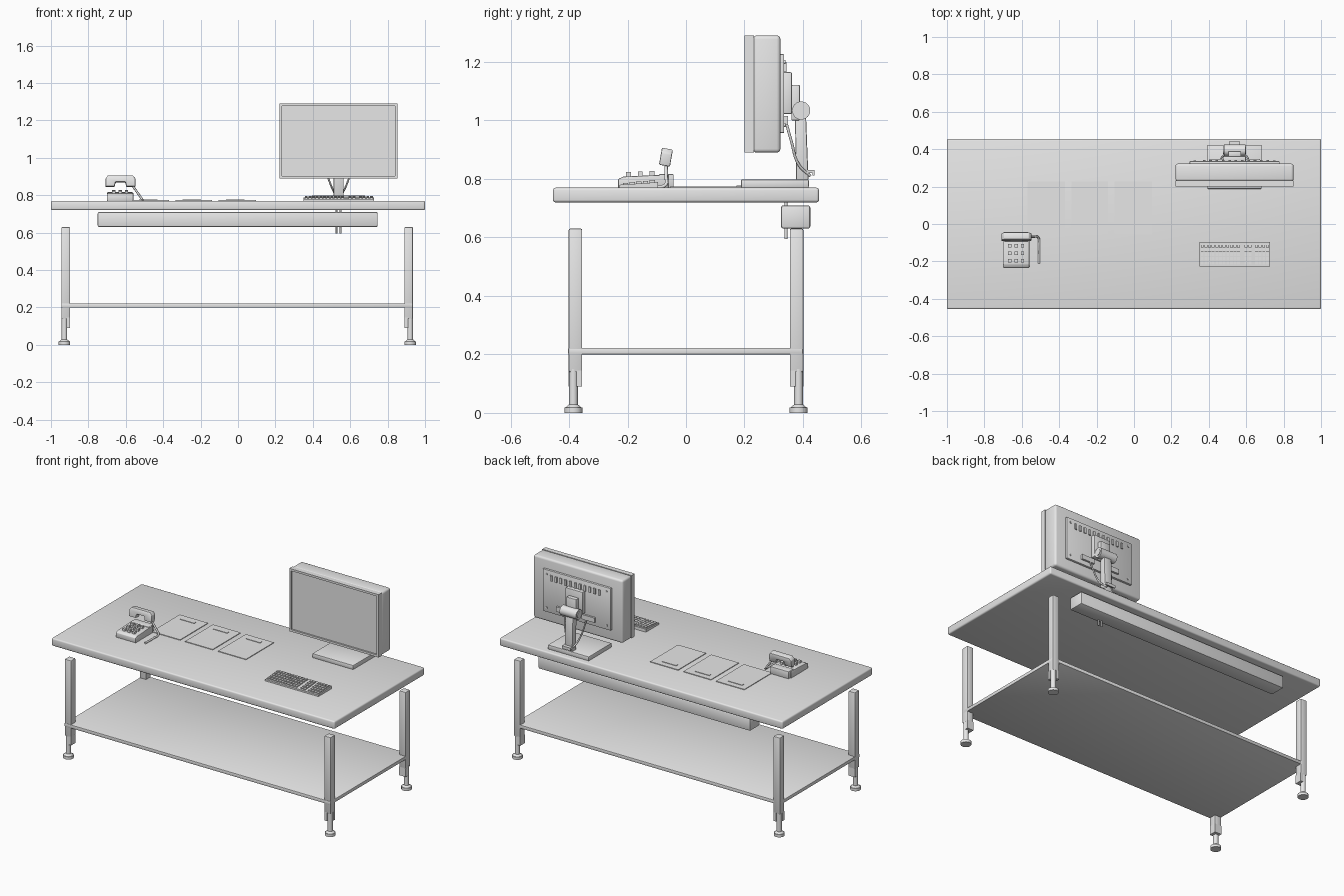
import bpy, bmesh, math
from mathutils import Vector, Matrix

if "Cube" in bpy.data.objects:
    bpy.data.objects.remove(bpy.data.objects["Cube"])

grey = bpy.data.materials.new("light_grey")
grey.diffuse_color = (0.8, 0.8, 0.8, 1)
grey.use_nodes = True
grey.node_tree.nodes["Principled BSDF"].inputs["Base Color"].default_value = grey.diffuse_color


def finish(name, bm, smooth=False):
    bmesh.ops.recalc_face_normals(bm, faces=bm.faces)
    me = bpy.data.meshes.new(name)
    bm.to_mesh(me)
    bm.free()
    me.materials.append(grey)
    ob = bpy.data.objects.new(name, me)
    bpy.context.collection.objects.link(ob)
    if smooth:
        bpy.ops.object.select_all(action='DESELECT')
        ob.select_set(True)
        bpy.context.view_layer.objects.active = ob
        bpy.ops.object.shade_smooth_by_angle(angle=math.radians(35))
    return ob


def add_box(bm, x, y, z):
    """Adds a box given by (min, max) ranges."""
    c = Vector((sum(x), sum(y), sum(z))) / 2
    m = Matrix.Translation(c) @ Matrix.Diagonal((x[1] - x[0], y[1] - y[0], z[1] - z[0], 1))
    return bmesh.ops.create_cube(bm, size=1, matrix=m)["verts"]


def box(name, x, y, z, bevel=0.0, seg=2):
    bm = bmesh.new()
    add_box(bm, x, y, z)
    if bevel:
        bmesh.ops.bevel(bm, geom=bm.edges[:], offset=bevel, segments=seg,
                        profile=0.5, affect='EDGES')
    return finish(name, bm, bevel > 0)


def boxes(name, parts):
    bm = bmesh.new()
    for p in parts:
        add_box(bm, *p)
    return finish(name, bm)


def rod(name, a, b, r, sides=24, r2=None):
    a, b = Vector(a), Vector(b)
    d = b - a
    bm = bmesh.new()
    m = Matrix.Translation((a + b) / 2) @ d.to_track_quat('Z', 'Y').to_matrix().to_4x4()
    bmesh.ops.create_cone(bm, cap_ends=True, segments=sides, radius1=r,
                          radius2=r if r2 is None else r2, depth=d.length, matrix=m)
    return finish(name, bm, True)


def prism(name, pts, axis, lo, hi, bevel=0.0):
    """Extrudes a profile along x (points are y,z) or y (points are x,z)."""
    bm = bmesh.new()
    at = (lambda p: (lo, p[0], p[1])) if axis == 'x' else (lambda p: (p[0], lo, p[1]))
    f = bm.faces.new([bm.verts.new(at(p)) for p in pts])
    ext = bmesh.ops.extrude_face_region(bm, geom=[f])["geom"]
    step = (hi - lo, 0, 0) if axis == 'x' else (0, hi - lo, 0)
    bmesh.ops.translate(bm, vec=step, verts=[v for v in ext if isinstance(v, bmesh.types.BMVert)])
    if bevel:
        bmesh.ops.bevel(bm, geom=bm.edges[:], offset=bevel, segments=2, profile=0.5, affect='EDGES')
    return finish(name, bm, bevel > 0)


def cable(name, pts, r):
    cu = bpy.data.curves.new(name, 'CURVE')
    cu.dimensions = '3D'
    cu.bevel_depth, cu.bevel_resolution, cu.resolution_u = r, 2, 8
    cu.use_fill_caps = True
    sp = cu.splines.new('BEZIER')
    sp.bezier_points.add(len(pts) - 1)
    for p, co in zip(sp.bezier_points, pts):
        p.co = co
        p.handle_left_type = p.handle_right_type = 'AUTO'
    cu.materials.append(grey)
    bpy.context.collection.objects.link(bpy.data.objects.new(name, cu))


def span(a, b):
    return (min(a, b), max(a, b))


# Desk: top, lower shelf and cable tray
box("desk_top", (-1, 1), (-0.455, 0.455), (0.72, 0.77), 0.009, 3)
box("lower_shelf", (-0.944, 0.935), (-0.403, 0.4), (0.2, 0.222), 0.003)
box("cable_tray", (-0.75, 0.747), (0.325, 0.425), (0.63, 0.71), 0.008)

# Legs with notched bottoms, adjusting rods and round feet
for sx in (-1, 1):
    for sy in (-1, 1):
        xo, xi = (-0.944, -0.898) if sx < 0 else (0.935, 0.89)
        yo, yi = sy * 0.401, sy * 0.355
        side = ("left" if sx < 0 else "right") + ("_front" if sy < 0 else "_back")
        box("leg_" + side, span(xo, xi), span(yo, yi), (0.14, 0.63), 0.005)
        ym, xm = sy * 0.374, xi + sx * 0.02
        boxes("leg_notch_" + side, [(span(xo, xi), span(ym, yi), (0.09, 0.145)),
                                    (span(xm, xi), span(yo, ym), (0.09, 0.145))])
        cx, cy = (-0.928 if sx < 0 else 0.921), sy * 0.385
        rod("leg_rod_" + side, (cx, cy, 0.01), (cx, cy, 0.15), 0.015)
        rod("foot_" + side, (cx, cy, 0), (cx, cy, 0.018), 0.031)
        rod("foot_collar_" + side, (cx, cy, 0.018), (cx, cy, 0.028), 0.028, r2=0.016)

# Monitor: front frame with recessed screen
X0, X1, MX = 0.222, 0.853, 0.538
bm = bmesh.new()
add_box(bm, (X0, X1), (0.2, 0.232), (0.89, 1.291))
bm.normal_update()
front = [f for f in bm.faces if f.normal.y < -0.9]
bmesh.ops.inset_region(bm, faces=front, thickness=0.019)
ext = bmesh.ops.extrude_face_region(bm, geom=front)["geom"]
bmesh.ops.translate(bm, vec=(0, 0.01, 0), verts=[v for v in ext if isinstance(v, bmesh.types.BMVert)])
bmesh.ops.delete(bm, geom=front, context='FACES')
finish("monitor_frame", bm)
box("monitor_body", (X0, X1), (0.229, 0.323), (0.89, 1.291), 0.013, 3)

# Monitor back: panel, vent slots, screws, sockets
box("back_panel", (0.297, 0.778), (0.315, 0.336), (0.957, 1.227), 0.004)
boxes("vent_fins", [((MX - 0.17 + i * 0.034, MX - 0.156 + i * 0.034), (0.33, 0.343), (1.165, 1.2))
                    for i in range(11)])
for i, x in enumerate((0.325, 0.75)):
    for j, z in enumerate((0.985, 1.2)):
        rod(f"screw_{i}{j}", (x, 0.33, z), (x, 0.34, z), 0.007, 12)
boxes("sockets", [((MX + s * 0.09 - 0.045, MX + s * 0.09 + 0.045), (0.33, 0.348), (0.985, 1.015))
                  for s in (-1, 1)])

# Stand: mounting plates, hinge, neck, base
box("mount_plate", (MX - 0.06, MX + 0.06), (0.33, 0.363), (1.022, 1.165), 0.005)
box("mount_bracket", (MX - 0.035, MX + 0.035), (0.36, 0.39), (1.0, 1.122), 0.005)
rod("hinge", (MX - 0.058, 0.394, 1.034), (MX + 0.058, 0.394, 1.034), 0.031)
rod("hinge_pin", (MX - 0.062, 0.394, 1.034), (MX + 0.062, 0.394, 1.034), 0.02)
prism("neck", [(0.377, 0.795), (0.419, 0.795), (0.41, 1.03), (0.372, 1.03)],
      'x', MX - 0.027, MX + 0.027, 0.005)
box("stand_base", (0.393, 0.682), (0.188, 0.42), (0.77, 0.798), 0.004)
boxes("cable_clip", [((MX - 0.03, MX + 0.03), (0.41, 0.44), (0.82, 0.83)),
                     ((MX - 0.03, MX + 0.03), (0.433, 0.44), (0.812, 0.83))])

# Cables behind the monitor and their ends under the desk
for n, s in (("left", -1), ("right", 1)):
    cable("monitor_cable_" + n, [(MX + s * 0.075, 0.342, 0.995), (MX + s * 0.066, 0.36, 0.93),
                                 (MX + s * 0.04, 0.385, 0.85), (MX + s * 0.02, 0.425, 0.81)], 0.005)
    cable("cable_end_" + n, [(MX + s * 0.011, 0.342, 0.72), (MX + s * 0.011, 0.342, 0.595)], 0.005)

# Keyboard with rows of keys in three blocks
prism("keyboard", [(-0.227, 0.769), (-0.095, 0.769), (-0.095, 0.789), (-0.227, 0.78)],
      'x', 0.35, 0.727)
keys = []
for start, count in ((0.357, 11), (0.592, 2), (0.647, 4)):
    for c in range(count):
        for r in range(5):
            x, y = start + c * 0.0195, -0.216 + r * 0.0228
            top = 0.787 + r * 0.0022
            keys.append(((x, x + 0.0155), (y, y + 0.018), (0.775, top)))
boxes("keys", keys)

# Paper sheets with a small heading strip
for i, (a, b) in enumerate(((-0.57, -0.37), (-0.335, -0.14), (-0.103, 0.095))):
    box(f"paper_{i}", (a, b), (-0.055, 0.226), (0.769, 0.774))
    m = (a + b) / 2 - 0.01
    box(f"paper_strip_{i}", (m - 0.05, m + 0.05), (0.172, 0.19), (0.773, 0.777))

# Telephone: sloped body, rear cradle, buttons
prism("phone_body", [(-0.232, 0.769), (-0.06, 0.769), (-0.06, 0.815), (-0.215, 0.808), (-0.232, 0.8)],
      'x', -0.7, -0.56, 0.003)
box("phone_cradle", (-0.695, -0.565), (-0.093, -0.042), (0.77, 0.817), 0.004)
boxes("phone_buttons", [((-0.673 + c * 0.034, -0.655 + c * 0.034), (-0.205 + r * 0.04, -0.188 + r * 0.04),
                         (0.8, 0.823 + r * 0.002)) for c in range(3) for r in range(3)])

# Handset: a bar with an ear end and a mouth end, leaning back
h = prism("handset", [(-0.708, 0.845), (-0.66, 0.845), (-0.655, 0.87), (-0.602, 0.87), (-0.597, 0.845),
                      (-0.549, 0.845), (-0.549, 0.888), (-0.562, 0.904), (-0.695, 0.904), (-0.708, 0.888)],
          'y', -0.088, -0.05, 0.004)
pivot = Matrix.Translation((0, -0.069, 0.872))
h.data.transform(pivot @ Matrix.Rotation(math.radians(-10), 4, 'X') @ pivot.inverted())
cable("handset_cord", [(-0.56, -0.068, 0.846), (-0.535, -0.068, 0.81), (-0.512, -0.072, 0.778),
                       (-0.508, -0.12, 0.775), (-0.508, -0.21, 0.775)], 0.006)
